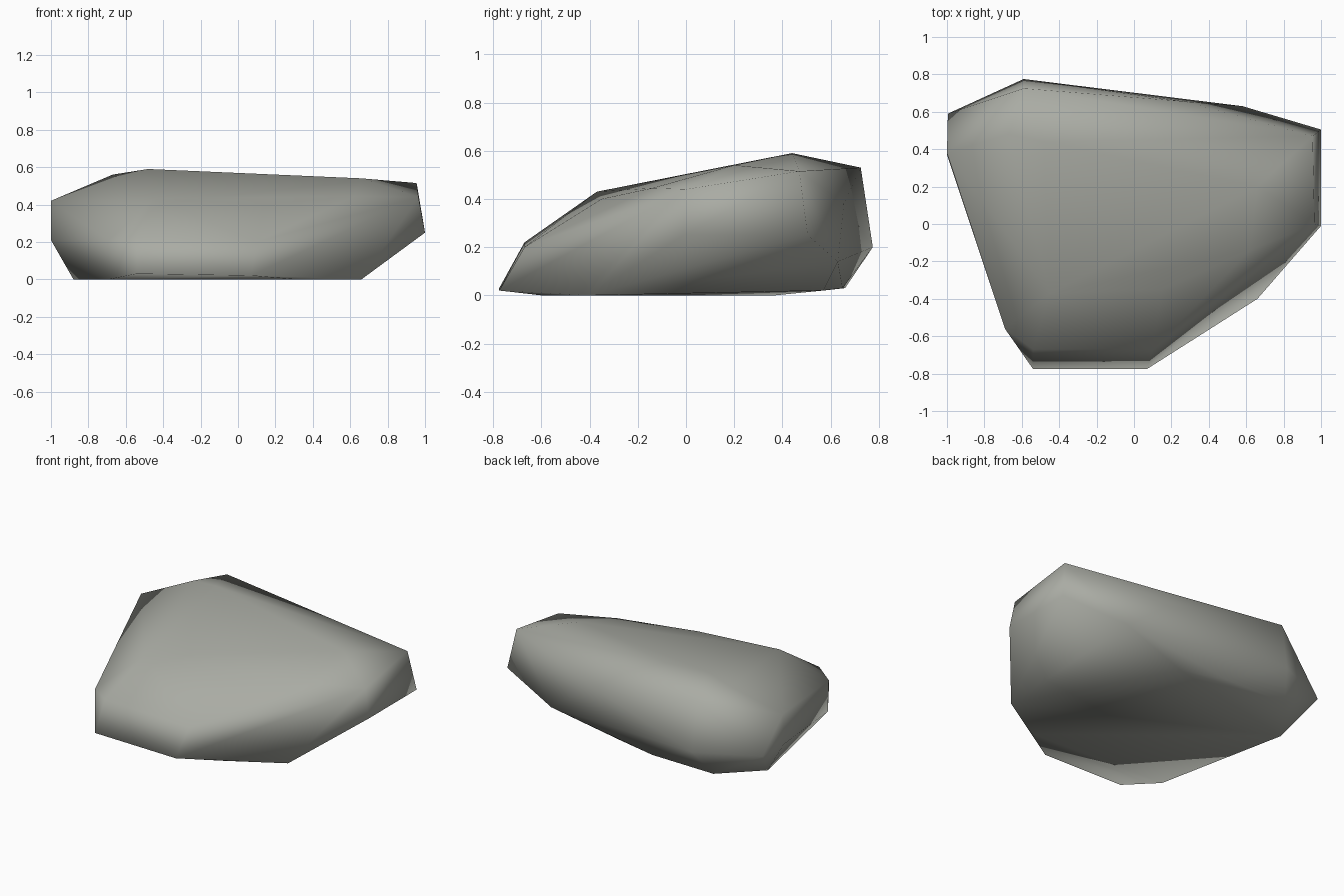
import bpy, bmesh

# corner points of the boulder, grouped by height
base = [(-0.88, 0.37, 0), (-0.69, -0.55, 0), (0.31, -0.60, 0), (0.66, -0.40, 0),
        (-0.67, 0.66, 0.03), (-0.20, 0.65, 0.03), (0.10, 0.57, 0.02)]
toe = [(-0.54, -0.775, 0.03), (0.07, -0.775, 0.02)]
waist = [(-1.0, 0.37, 0.21), (-0.995, 0.59, 0.21), (-0.59, 0.775, 0.20),
         (0.58, 0.63, 0.14), (1.0, 0.505, 0.25), (1.0, -0.01, 0.25),
         (-0.69, -0.56, 0.21), (-0.54, -0.67, 0.22), (0.10, -0.67, 0.20)]
crown = [(-1.0, 0.38, 0.42), (-0.67, 0.48, 0.56), (-0.48, 0.44, 0.59),
         (-0.59, 0.725, 0.53), (0.27, 0.655, 0.38), (0.66, 0.20, 0.54),
         (0.955, 0.47, 0.515), (0.965, 0.0, 0.44), (0.62, -0.14, 0.445),
         (0.15, -0.35, 0.40), (-0.45, -0.37, 0.43)]

# boulder: one hull around the points
bm = bmesh.new()
for p in base + toe + waist + crown:
    bm.verts.new(p)
bmesh.ops.convex_hull(bm, input=list(bm.verts))
loose = [v for v in bm.verts if not v.link_faces]
bmesh.ops.delete(bm, geom=loose, context='VERTS')
bmesh.ops.recalc_face_normals(bm, faces=list(bm.faces))

# soft shading all over
for f in bm.faces:
    f.smooth = True

mesh = bpy.data.meshes.new("boulder")
bm.to_mesh(mesh)
bm.free()
rock = bpy.data.objects.new("boulder", mesh)
bpy.context.collection.objects.link(rock)

# single stone colour
mat = bpy.data.materials.new("stone grey")
mat.diffuse_color = (0.40, 0.41, 0.37, 1)
mesh.materials.append(mat)
